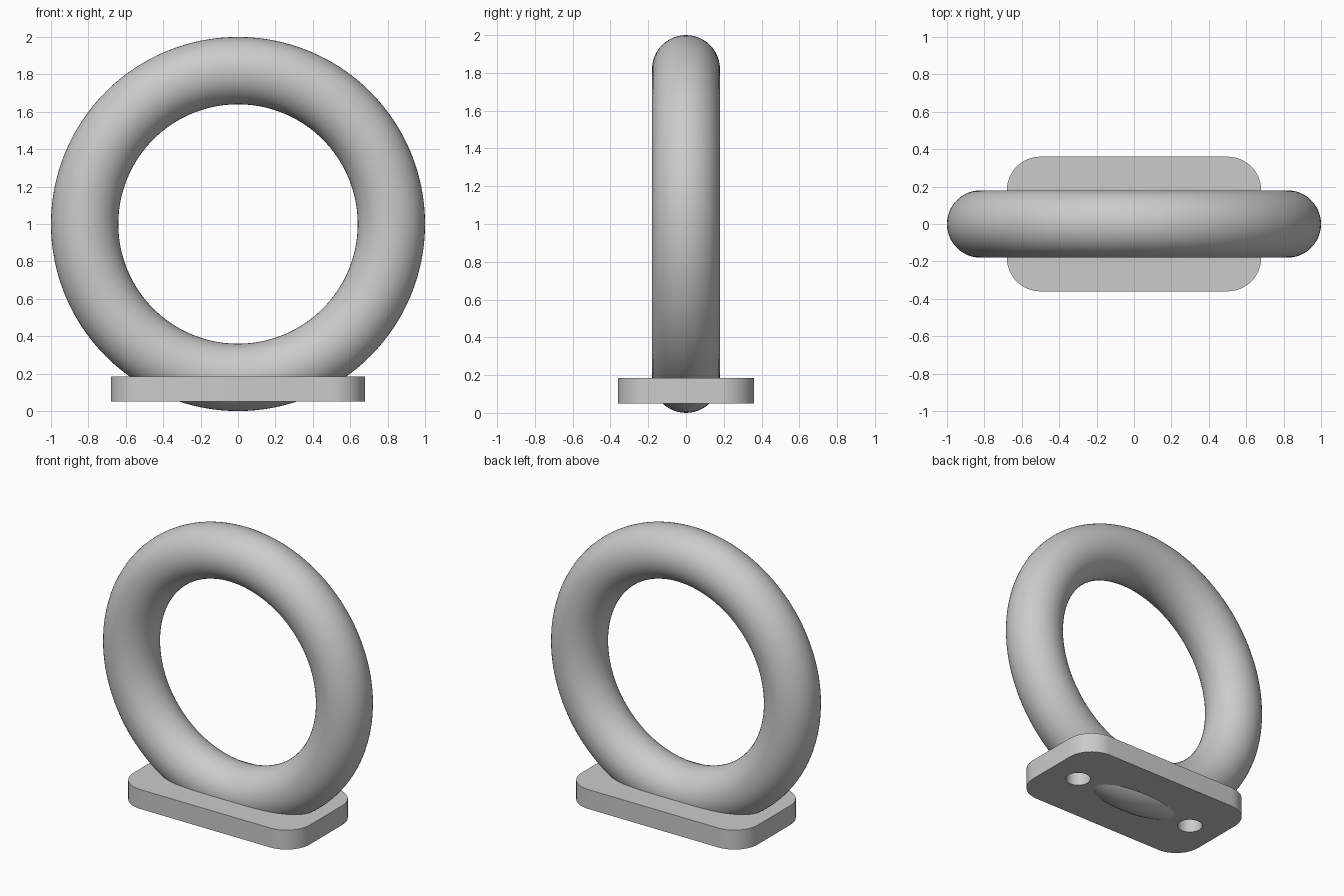
import bpy, bmesh, math

default = bpy.data.objects.get("Cube")
if default:
    bpy.data.objects.remove(default, do_unlink=True)

grey = bpy.data.materials.new("plain grey")
grey.use_nodes = True
colour = (0.6, 0.6, 0.6, 1)
grey.diffuse_color = colour
grey.node_tree.nodes["Principled BSDF"].inputs["Base Color"].default_value = colour

PLATE_BOTTOM, PLATE_TOP = 0.05, 0.185


def extruded(name, outline, bottom, top):
    """Prism made from a closed xy outline."""
    bm = bmesh.new()
    face = bm.faces.new([bm.verts.new((x, y, bottom)) for x, y in outline])
    lid = bmesh.ops.extrude_face_region(bm, geom=[face])["geom"]
    moved = [v for v in lid if isinstance(v, bmesh.types.BMVert)]
    bmesh.ops.translate(bm, verts=moved, vec=(0, 0, top - bottom))
    bmesh.ops.recalc_face_normals(bm, faces=bm.faces)
    mesh = bpy.data.meshes.new(name)
    bm.to_mesh(mesh)
    bm.free()
    obj = bpy.data.objects.new(name, mesh)
    bpy.context.collection.objects.link(obj)
    mesh.materials.append(grey)
    return obj


def rounded_rectangle(half_x, half_y, radius, steps=12):
    points = []
    for quarter, (sx, sy) in enumerate([(1, 1), (-1, 1), (-1, -1), (1, -1)]):
        for i in range(steps + 1):
            a = (quarter + i / steps) * math.pi / 2
            points.append((sx * (half_x - radius) + radius * math.cos(a),
                           sy * (half_y - radius) + radius * math.sin(a)))
    return points


def circle(x, radius, steps=40):
    angles = [2 * math.pi * i / steps for i in range(steps)]
    return [(x + radius * math.cos(a), radius * math.sin(a)) for a in angles]


# Upright ring
bpy.ops.mesh.primitive_torus_add(
    major_radius=0.82, minor_radius=0.18, major_segments=128,
    minor_segments=48, location=(0, 0, 1), rotation=(math.pi / 2, 0, 0))
ring = bpy.context.object
ring.name = "ring"
ring.data.materials.append(grey)

# Rounded mounting plate
plate = extruded("mounting_plate", rounded_rectangle(0.68, 0.36, 0.18),
                 PLATE_BOTTOM, PLATE_TOP)

# Screw holes sunk from below, one on each side
for side, x in (("right", -0.46), ("left", 0.46)):
    cutter = extruded(side + "_hole_cutter", circle(x, 0.078),
                      PLATE_BOTTOM - 0.1, PLATE_TOP - 0.005)
    cutter.hide_render = True
    cutter.hide_set(True)
    for part in (ring, plate):
        cut = part.modifiers.new(side + " hole", 'BOOLEAN')
        cut.operation = 'DIFFERENCE'
        cut.solver = 'EXACT'
        cut.object = cutter

# Apply the cuts, then smooth everything but the sharp edges
for part in (ring, plate):
    bpy.ops.object.select_all(action='DESELECT')
    part.select_set(True)
    bpy.context.view_layer.objects.active = part
    for name in [m.name for m in part.modifiers]:
        bpy.ops.object.modifier_apply(modifier=name)
    bpy.ops.object.shade_smooth_by_angle(angle=math.radians(30))

for cutter in [o for o in bpy.data.objects if o.name.endswith("_hole_cutter")]:
    bpy.data.objects.remove(cutter, do_unlink=True)
